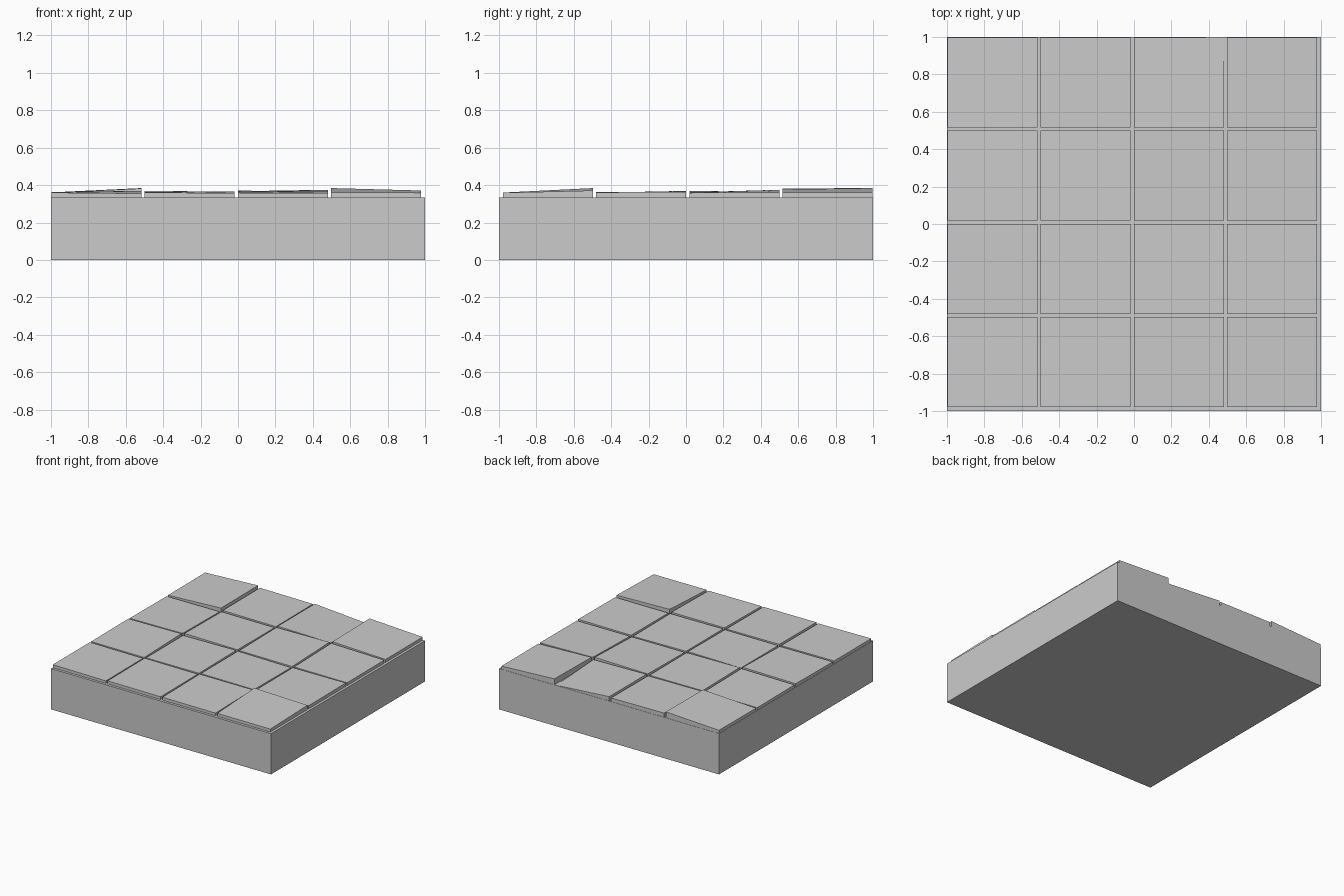
import bpy, bmesh

if "Cube" in bpy.data.objects:
    bpy.data.objects.remove(bpy.data.objects["Cube"])

SLAB_TOP = 0.335
TILE = 0.482

# thickness of each tile at its four corners, in thousandths:
# front-left, front-right, back-right, back-left; rows run front to back
LIFT = [
    [(25, 20, 22, 25), (25, 23, 25, 28), (24, 22, 30, 30), (25, 24, 36, 49)],
    [(24, 22, 34, 28), (24, 26, 30, 24), (28, 25, 22, 28), (25, 26, 29, 26)],
    [(25, 30, 24, 22), (34, 28, 26, 28), (26, 24, 40, 32), (25, 24, 26, 36)],
    [(24, 47, 49, 26), (32, 28, 30, 34), (36, 28, 1, 36), (42, 25, 25, 49)],
]


def mesh_object(name, bm):
    mesh = bpy.data.meshes.new(name)
    bm.to_mesh(mesh)
    bm.free()
    obj = bpy.data.objects.new(name, mesh)
    bpy.context.collection.objects.link(obj)
    return obj


def block(name, x0, x1, y0, y1, z0, tops):
    """Upright block whose four top corners have their own heights."""
    bm = bmesh.new()
    corners = [(x0, y0), (x1, y0), (x1, y1), (x0, y1)]
    low = [bm.verts.new((x, y, z0)) for x, y in corners]
    high = [bm.verts.new((x, y, z)) for (x, y), z in zip(corners, tops)]
    bm.faces.new(low[::-1])
    bm.faces.new(high)
    for i in range(4):
        j = (i + 1) % 4
        bm.faces.new((low[i], low[j], high[j], high[i]))
    return mesh_object(name, bm)


# ground slab
block("base_slab", -1, 1, -1, 1, 0, [SLAB_TOP] * 4)

# slightly uneven paving tiles, four by four
for row, tiles in enumerate(LIFT):
    for col, lift in enumerate(tiles):
        x0 = -0.998 + 0.4985 * col
        y1 = 0.998 - 0.4985 * (3 - row)
        block(f"paving_tile_{row + 1}_{col + 1}", x0, x0 + TILE, y1 - TILE, y1,
              SLAB_TOP - 0.01, [SLAB_TOP + h / 1000 for h in lift])
